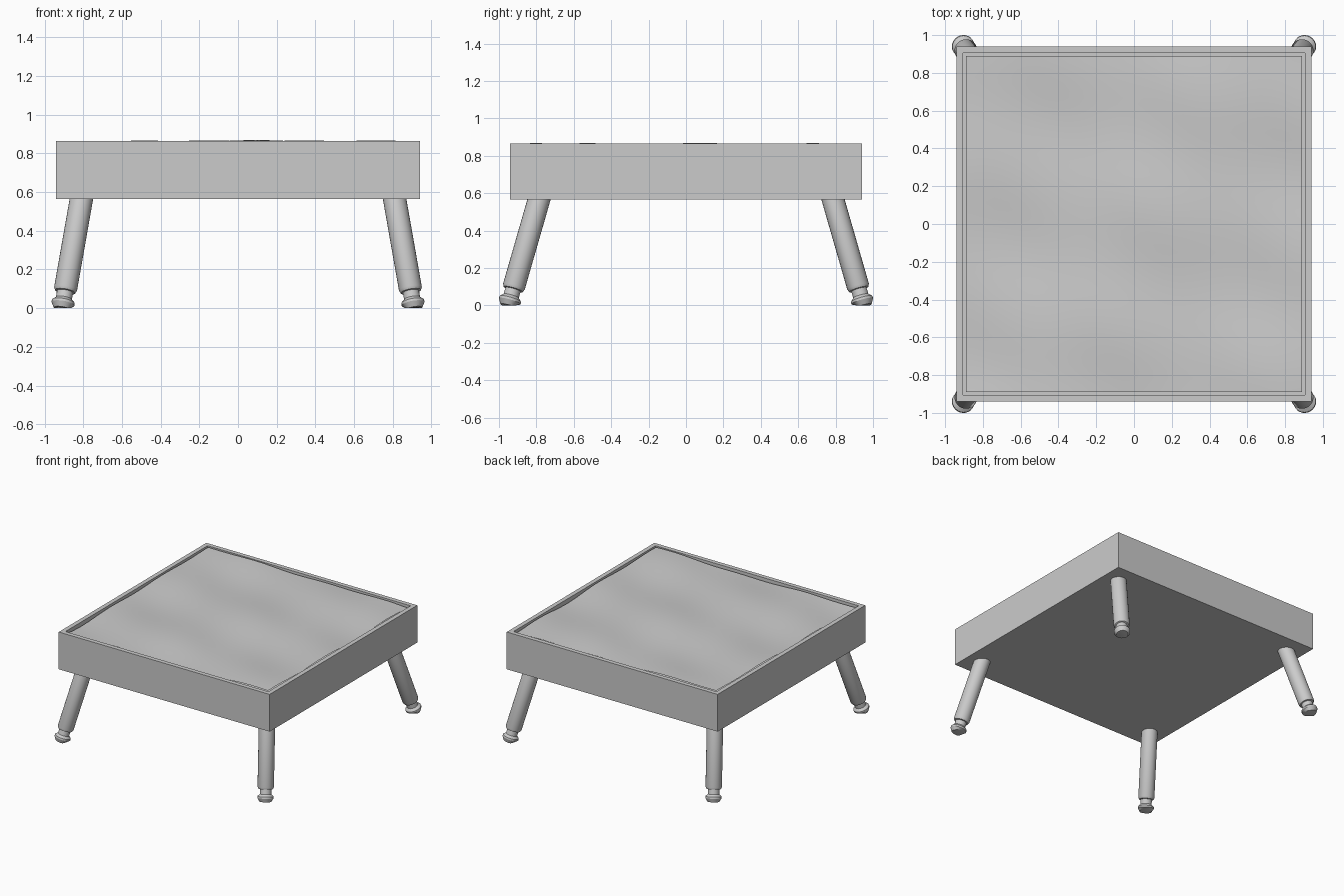
import bpy, bmesh
from math import sin, cos, pi
from mathutils import Vector

if "Cube" in bpy.data.objects:
    bpy.data.objects.remove(bpy.data.objects["Cube"])


def make_object(name, bm, smooth=False):
    bmesh.ops.recalc_face_normals(bm, faces=bm.faces)
    mesh = bpy.data.meshes.new(name)
    bm.to_mesh(mesh)
    bm.free()
    obj = bpy.data.objects.new(name, mesh)
    bpy.context.collection.objects.link(obj)
    if smooth:
        bpy.ops.object.select_all(action='DESELECT')
        obj.select_set(True)
        bpy.context.view_layer.objects.active = obj
        bpy.ops.object.shade_smooth_by_angle()
    return obj


# Square tray: box with a thin rim around a recess
HALF, RIM, BOTTOM, TOP = 0.94, 0.05, 0.565, 0.865
bm = bmesh.new()
bmesh.ops.create_cube(bm, size=1)
for v in bm.verts:
    v.co = (v.co.x * 2 * HALF, v.co.y * 2 * HALF, TOP if v.co.z > 0 else BOTTOM)
bm.normal_update()
top = [f for f in bm.faces if f.normal.z > 0.9]
bmesh.ops.inset_region(bm, faces=top, thickness=RIM)
floor = bmesh.ops.extrude_face_region(bm, geom=top)
bmesh.ops.delete(bm, geom=top, context='FACES_ONLY')
for v in floor["geom"]:
    if isinstance(v, bmesh.types.BMVert):
        v.co.z = TOP - 0.2
make_object("tray", bm)

# Gently rippled fill inside the rim
bm = bmesh.new()
bmesh.ops.create_grid(bm, x_segments=48, y_segments=48, size=HALF - RIM)
for v in bm.verts:
    x, y = v.co.x, v.co.y
    v.co.z = (0.855 + 0.006 * sin(9 * y + 2 * x + 0.7)
              + 0.005 * sin(5 * x - 3 * y + 1.3) + 0.003 * sin(11 * x + 7 * y))
for f in bm.faces:
    if f.normal.z < 0:
        f.normal_flip()
make_object("rippled_fill", bm, smooth=True)

# Splayed turned legs: (radius, height of the ring centre)
PROFILE = [(0.044, -0.004), (0.060, 0.022), (0.060, 0.034), (0.042, 0.050),
           (0.042, 0.084), (0.053, 0.086), (0.060, 0.100), (0.060, 0.600)]
SIDES = 24
FOOT = Vector((0.909, 0.949, 0.0))
SLOPE = Vector((-0.176, -0.288, 1.0))


def make_leg(name, sx, sy):
    axis = SLOPE.normalized()
    u = axis.cross(Vector((0, 0, 1))).normalized()
    w = axis.cross(u)
    bm = bmesh.new()
    rings = []
    for r, z in PROFILE:
        ring = []
        for i in range(SIDES):
            a = 2 * pi * i / SIDES
            p = FOOT + SLOPE * z + r * (u * cos(a) + w * sin(a))
            # the foot is cut flat where it meets the ground
            ring.append(bm.verts.new((p.x * sx, p.y * sy, max(p.z, 0))))
        rings.append(ring)
    for lo, hi in zip(rings, rings[1:]):
        for i in range(SIDES):
            j = (i + 1) % SIDES
            bm.faces.new((lo[i], lo[j], hi[j], hi[i]))
    bm.faces.new(rings[0])
    bm.faces.new(rings[-1])
    make_object(name, bm, smooth=True)


for sy, row in ((-1, "front"), (1, "back")):
    for sx, side in ((-1, "left"), (1, "right")):
        make_leg(f"{row}_{side}_leg", sx, sy)
